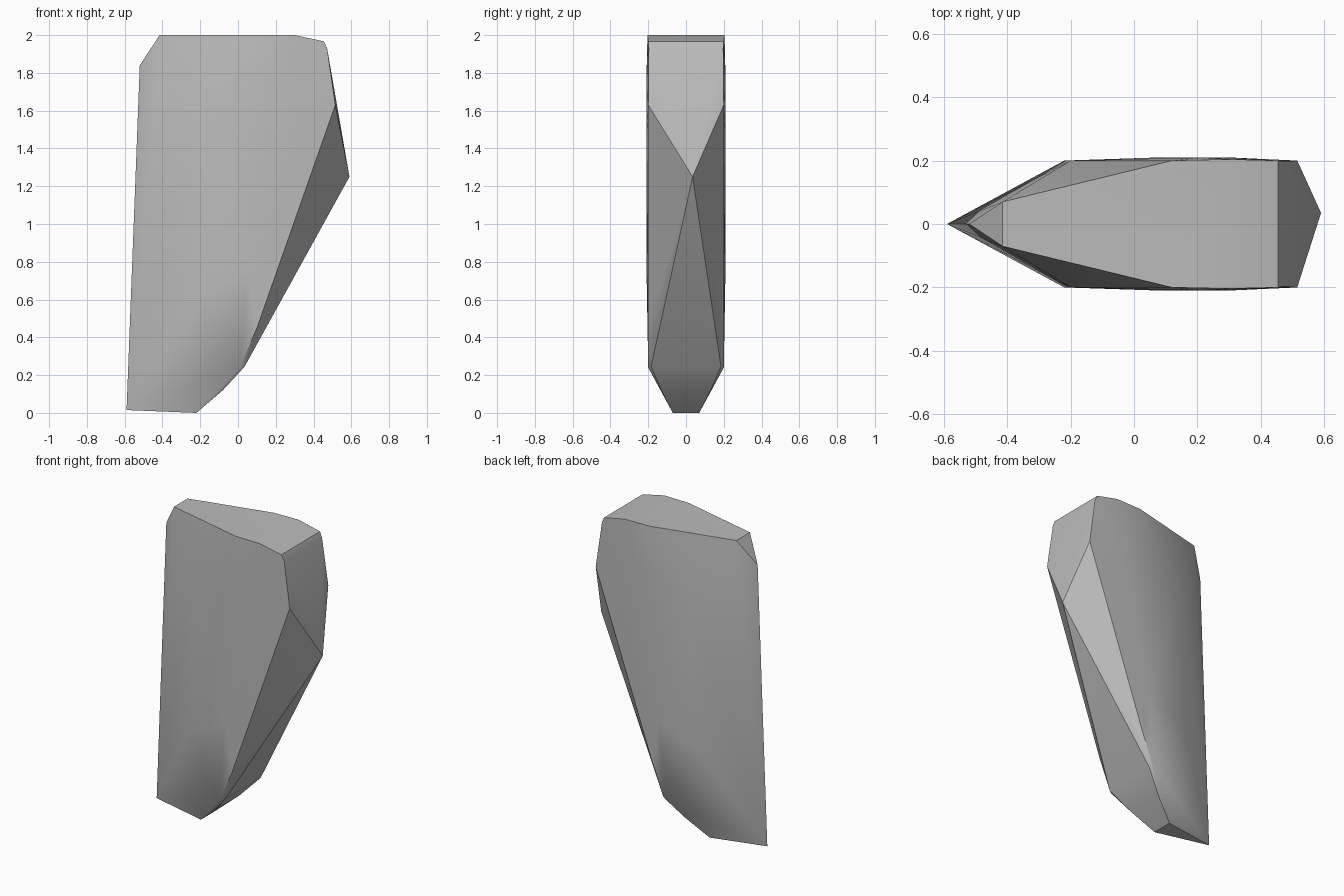
import bpy
import bmesh
import math

cube = bpy.data.objects.get("Cube")
if cube:
    bpy.data.objects.remove(cube, do_unlink=True)

# Single stone colour
stone = bpy.data.materials.new("stone grey")
stone.use_nodes = True
colour = (0.5, 0.5, 0.5, 1)
stone.diffuse_color = colour
stone.node_tree.nodes["Principled BSDF"].inputs["Base Color"].default_value = colour

# Points on the centre ridge: thin edge at the left, blunt point at the right
ridge = [(-0.59, 0, 0.015), (-0.52, 0, 1.84), (0.59, 0.035, 1.25)]

# Corners of one broad side, mirrored to the other
side = [
    (-0.415, 0.07, 2), (0.12, 0.2, 2), (0.3, 0.204, 2),
    (0.455, 0.2, 1.967), (0.472, 0.197, 1.93), (0.515, 0.2, 1.63),
    (-0.2, 0.2, 1.57), (-0.22, 0.2, 0.61),
    (0.22, 0.21, 1.75), (0.3, 0.21, 1.45), (0.05, 0.209, 0.75),
    (0.1, 0.202, 0.45), (0.01, 0.2, 0.24), (0.035, 0.185, 0.245),
    (-0.08, 0.13, 0.12), (-0.22, 0.07, 0),
]

# Faceted stone slab wrapped around the corners
bm = bmesh.new()
for p in ridge:
    bm.verts.new(p)
for x, y, z in side:
    bm.verts.new((x, y, z))
    bm.verts.new((x, -y, z))
bmesh.ops.convex_hull(bm, input=bm.verts[:])
loose = [v for v in bm.verts if not v.link_faces]
bmesh.ops.delete(bm, geom=loose, context='VERTS')
bmesh.ops.dissolve_limit(bm, angle_limit=math.radians(0.3),
                         verts=bm.verts[:], edges=bm.edges[:])
bmesh.ops.recalc_face_normals(bm, faces=bm.faces[:])

mesh = bpy.data.meshes.new("stone_slab")
bm.to_mesh(mesh)
bm.free()
mesh.materials.append(stone)
slab = bpy.data.objects.new("stone_slab", mesh)
bpy.context.collection.objects.link(slab)

# Soft broad sides, crisp outer edges
bpy.ops.object.select_all(action='DESELECT')
slab.select_set(True)
bpy.context.view_layer.objects.active = slab
bpy.ops.object.shade_smooth_by_angle(angle=math.radians(30))
